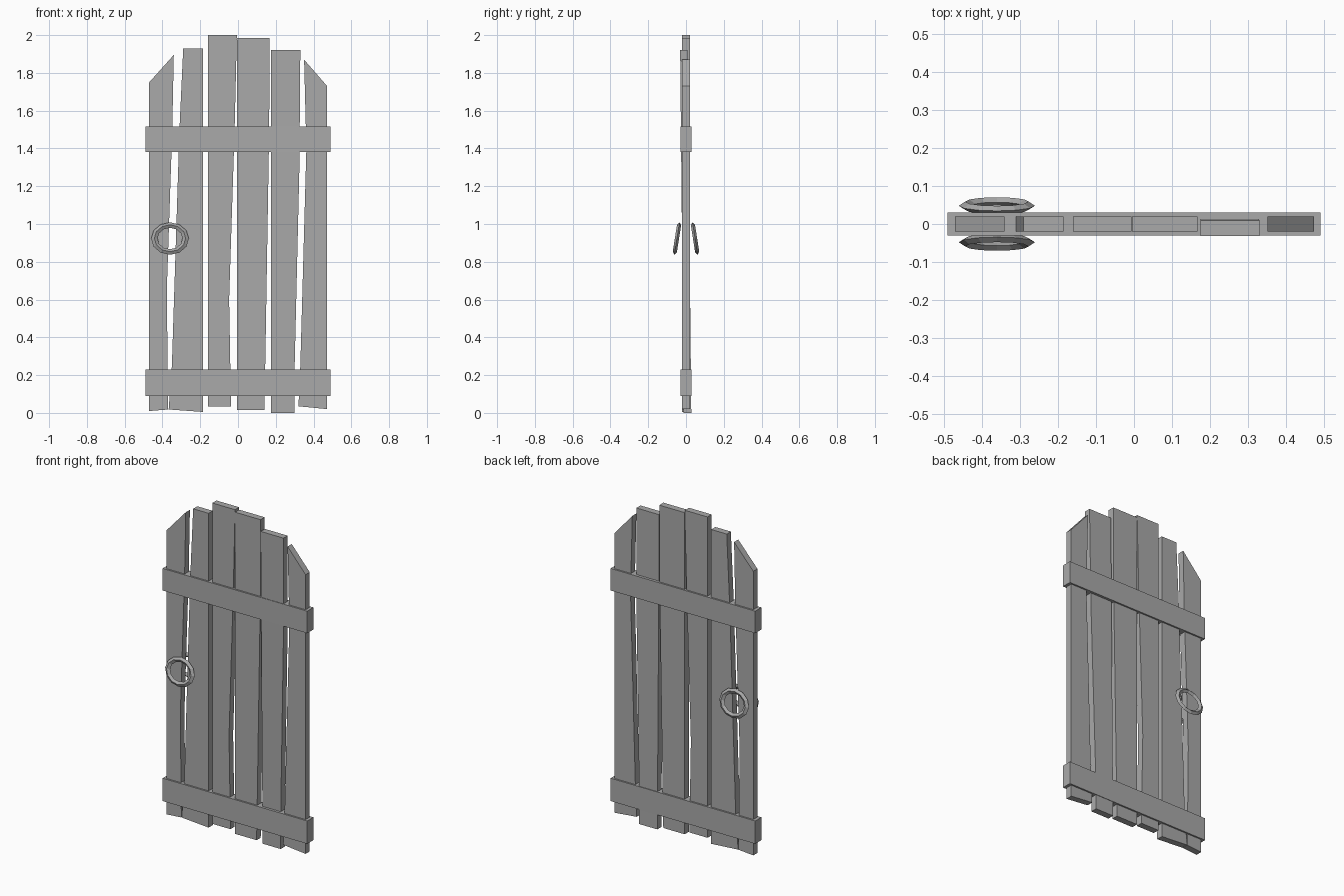
import bpy, bmesh, math
from mathutils import Matrix

cube = bpy.data.objects.get("Cube")
if cube:
    bpy.data.objects.remove(cube)

grey = bpy.data.materials.new("plain_grey")
grey.use_nodes = True
colour = (0.4, 0.4, 0.4, 1)
grey.diffuse_color = colour
grey.node_tree.nodes["Principled BSDF"].inputs["Base Color"].default_value = colour


def finish(name, bm):
    bmesh.ops.recalc_face_normals(bm, faces=bm.faces)
    mesh = bpy.data.meshes.new(name)
    bm.to_mesh(mesh)
    bm.free()
    mesh.materials.append(grey)
    obj = bpy.data.objects.new(name, mesh)
    bpy.context.collection.objects.link(obj)
    return obj


def plank(name, left, right, y_bottom=0.0, y_top=0.0, half=0.02):
    """Board between two edges, each a list of (x, z) from bottom to top."""
    bm = bmesh.new()
    outline = left + right[::-1]
    top = max(z for x, z in outline)

    def layer(side):
        return [bm.verts.new((x, y_bottom + (y_top - y_bottom) * z / top + side * half, z))
                for x, z in outline]

    front, back = layer(-1), layer(1)
    bm.faces.new(front)
    bm.faces.new(back[::-1])
    n = len(outline)
    for i in range(n):
        j = (i + 1) % n
        bm.faces.new((front[i], back[i], back[j], front[j]))
    return finish(name, bm)


# Uneven upright boards, from the model's right to its left
plank("outer_right_plank", [(-.47, .01), (-.47, 1.75)],
      [(-.37, .018), (-.377, .65), (-.348, 1.5), (-.34, 1.895)])
plank("right_plank", [(-.367, .018), (-.35, .25), (-.31, 1.5), (-.29, 1.93)],
      [(-.185, .005), (-.185, 1.93)])
plank("centre_right_plank", [(-.16, .035), (-.16, 2)],
      [(-.037, .035), (-.047, .6), (-.018, 1.5), (-.006, 2)])
plank("centre_left_plank", [(-.005, .015), (-.005, 1.985)],
      [(.14, .015), (.145, .3), (.165, 1.5), (.167, 1.985)])
plank("left_plank", [(.175, 0), (.175, 1.92)],
      [(.298, 0), (.3, .25), (.325, 1.3), (.33, 1.92)], y_bottom=.008, y_top=-.011)
plank("outer_left_plank", [(.32, .035), (.33, .25), (.362, 1.4), (.35, 1.87)],
      [(.472, .02), (.472, 1.73)])

# Cross bars
for name, low, high in (("lower_bar", .09, .23), ("upper_bar", 1.38, 1.515)):
    plank(name, [(-.49, low), (-.49, high)], [(.49, low), (.49, high)], half=.03)


def ring(name, side, around=12, section=4):
    """Hanging oval pull with a diamond section, leaning out at the bottom."""
    bm = bmesh.new()
    rows = []
    for i in range(around):
        a = math.tau * i / around
        row = []
        for k in range(section):
            t = math.tau * k / section
            r = .083 + .017 * math.cos(t)
            row.append(bm.verts.new((r * math.cos(a), .011 * math.sin(t), .87 * r * math.sin(a))))
        rows.append(row)
    for i in range(around):
        a, b = rows[i], rows[(i + 1) % around]
        for k in range(section):
            m = (k + 1) % section
            bm.faces.new((a[k], a[m], b[m], b[k]))
    place = Matrix.Translation((-.36, side * .048, .923))
    bm.transform(place @ Matrix.Rotation(side * math.radians(9), 4, "X"))
    return finish(name, bm)


# Ring pulls on both faces
ring("front_ring_pull", -1)
ring("back_ring_pull", 1)
